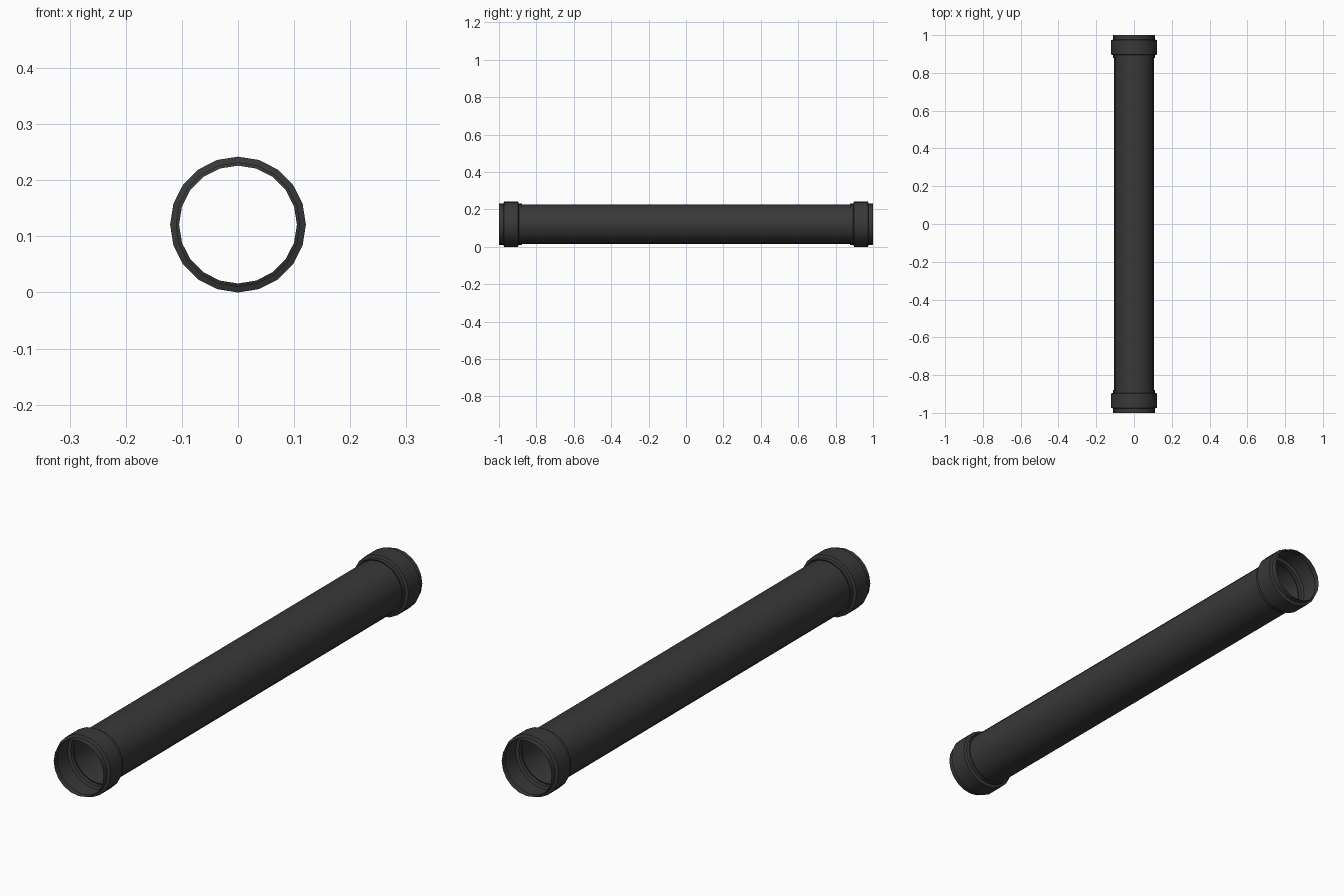
import bpy, bmesh, math

if "Cube" in bpy.data.objects:
    bpy.data.objects.remove(bpy.data.objects["Cube"])

SIDES = 20
AXIS_Z = 0.121

dark = bpy.data.materials.new("dark_plastic")
dark.diffuse_color = (0.04, 0.04, 0.04, 1)
dark.use_nodes = True
dark.node_tree.nodes["Principled BSDF"].inputs["Base Color"].default_value = dark.diffuse_color


def revolve(name, profile):
    """Spin (y, radius) points around the pipe's long axis as a thin open wall."""
    bm = bmesh.new()
    rings = []
    for y, r in profile:
        angles = [math.tau * i / SIDES for i in range(SIDES)]
        rings.append([bm.verts.new((r * math.sin(a), y, AXIS_Z + r * math.cos(a)))
                      for a in angles])
    for a, b in zip(rings, rings[1:]):
        for i in range(SIDES):
            j = (i + 1) % SIDES
            bm.faces.new((a[i], b[i], b[j], a[j]))
    # make the faces point away from the axis
    if profile[0][0] > profile[-1][0]:
        bmesh.ops.reverse_faces(bm, faces=bm.faces[:])
    mesh = bpy.data.meshes.new(name)
    bm.to_mesh(mesh)
    bm.free()
    mesh.materials.append(dark)
    obj = bpy.data.objects.new(name, mesh)
    bpy.context.collection.objects.link(obj)
    bpy.ops.object.select_all(action='DESELECT')
    obj.select_set(True)
    bpy.context.view_layer.objects.active = obj
    bpy.ops.object.shade_smooth_by_angle(angle=math.radians(30))
    return obj


# long straight pipe
revolve("pipe_body", [(-0.88, 0.105), (0.88, 0.105)])

# stepped socket at each end: inner shoulder, raised collar, end lip
socket = [(0.88, 0.105), (0.878, 0.110), (0.894, 0.110), (0.898, 0.121),
          (0.973, 0.121), (0.977, 0.110), (1.0, 0.110)]
for name, side in (("front_socket", -1), ("back_socket", 1)):
    revolve(name, [(side * y, r) for y, r in socket])
